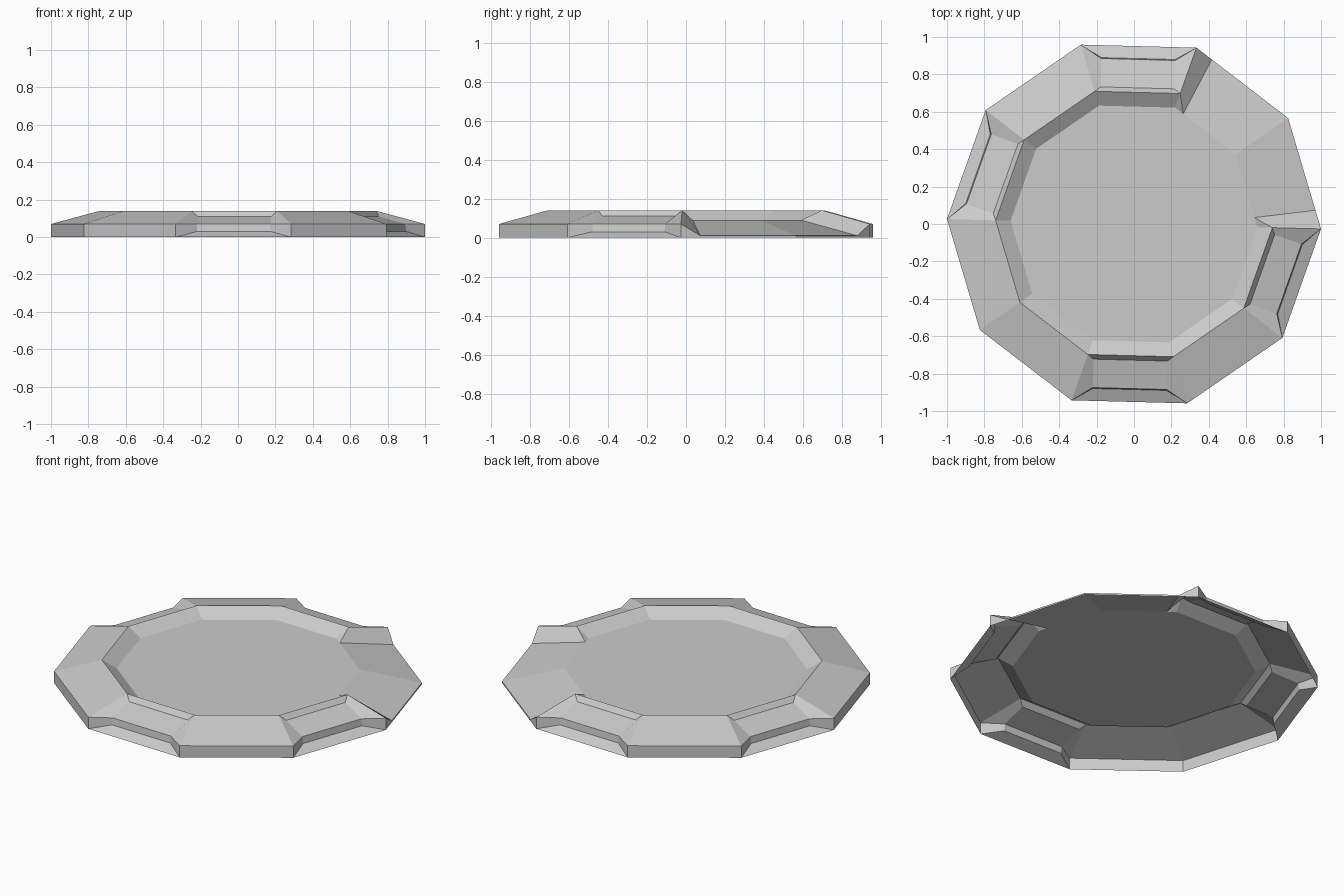
import bpy
from math import sin, cos, radians

if "Cube" in bpy.data.objects:
    bpy.data.objects.remove(bpy.data.objects["Cube"])

N, START, STEP = 10, -1.5, 36.0
RIM_R, FLOOR_R = 0.74, 0.66
FLOOR_Z, EDGE_Z, RIM_Z, LIP_Z = 0.09, 0.07, 0.14, 0.01


def corner(i, r, z):
    a = radians(START + STEP * i)
    return (r * cos(a), r * sin(a), z)


def local(i, t, d, z):
    """Point in side i: t along the side (counter-clockwise), d outwards."""
    a = radians(START + STEP * (i + 0.5))
    return (d * cos(a) - t * sin(a), d * sin(a) + t * cos(a), z)


def make(name, faces):
    verts, index, polys = [], {}, []
    for f in faces:
        poly = []
        for p in f:
            key = tuple(round(c, 5) for c in p)
            if key not in index:
                index[key] = len(verts)
                verts.append(key)
            poly.append(index[key])
        polys.append(poly)
    me = bpy.data.meshes.new(name)
    me.from_pydata(verts, [], polys)
    me.update()
    ob = bpy.data.objects.new(name, me)
    bpy.context.collection.objects.link(ob)


def section(i):
    """Corner points shared by every rim section: ground, edge, rim, floor."""
    prof = ((1, 0), (1, EDGE_Z), (RIM_R, RIM_Z), (FLOOR_R, FLOOR_Z))
    return [[corner(k, r, z) for r, z in prof] for k in (i, i + 1)]


def plain_rim(i):
    a, b = section(i)
    return [(a[k], b[k], b[k + 1], a[k + 1]) for k in range(3)]


def notched_rim(i):
    a, b = section(i)
    # recessed wall foot, wall top, and back of the dip
    prof = ((0.885, 0.03), (0.88, 0.07), (0.728, 0.11))
    p = [local(i, -0.197, d, z) for d, z in prof]
    q = [local(i, 0.197, d, z) for d, z in prof]
    return [
        (a[0], b[0], q[0], p[0]), (p[0], q[0], q[1], p[1]),
        (p[1], q[1], q[2], p[2]), (p[2], q[2], b[2], a[2]),
        (a[0], p[0], p[1], a[1]), (b[1], q[1], q[0], b[0]),
        (a[1], p[1], p[2], a[2]), (b[2], q[2], q[1], b[1]),
        (a[2], b[2], b[3], a[3]),
    ]


def chute(i, cheek):
    """Floor sloping down to the ground; cheek is the end (0 or 1) by the rim."""
    ends = section(i)
    c, o = ends[cheek], ends[1 - cheek]
    s = 1 if cheek else -1
    foot = local(i, s * 0.205, 0.951, LIP_Z)
    foot0 = local(i, s * 0.205, 0.951, 0)
    inner = local(i, s * 0.15, FLOOR_R * 0.951, FLOOR_Z)
    lip, lip0 = corner(i + 1 - cheek, 1, LIP_Z), o[0]
    faces = [(inner, o[3], lip, foot), (foot, lip, lip0, foot0),
             (c[1], c[2], inner, foot), (c[2], c[3], inner),
             (c[0], c[1], foot, foot0)]
    return faces if cheek else [f[::-1] for f in faces]


# Flat floor
make("dish_floor", [[corner(k, FLOOR_R, FLOOR_Z) for k in range(N)]])

# Raised rim: full-height and notched sections
for n, i in enumerate((3, 5, 6, 8)):
    make(f"plain_rim_{n + 1}", plain_rim(i))
for n, i in enumerate((2, 4, 7, 9)):
    make(f"notched_rim_{n + 1}", notched_rim(i))

# Opening where the floor runs out through the rim
make("chute_right", chute(0, 0))
make("chute_back", chute(1, 1))
